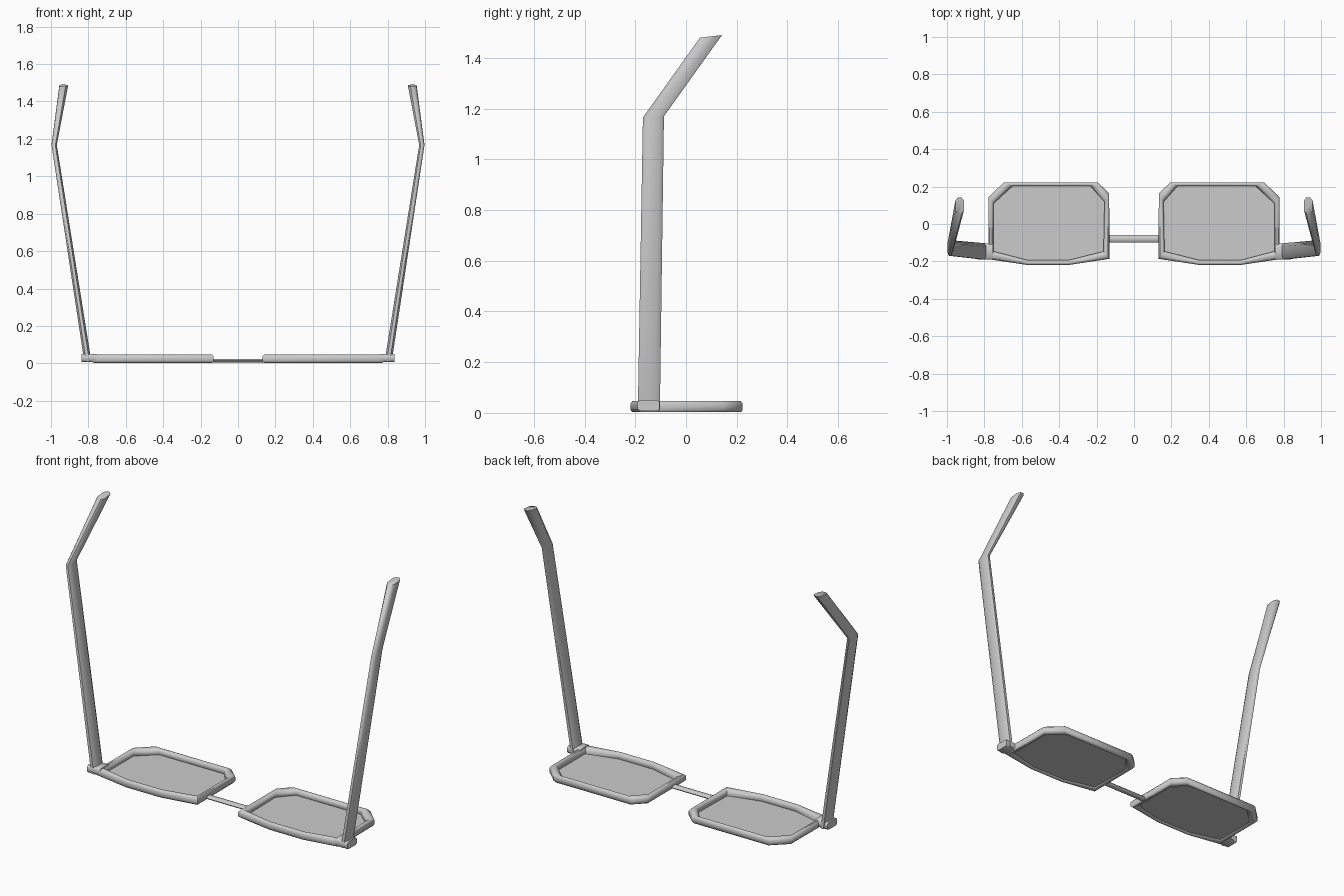
import bpy, bmesh, math

if "Cube" in bpy.data.objects:
    bpy.data.objects.remove(bpy.data.objects["Cube"])


def make(name, verts, faces, angle=40):
    """Mesh object mirrored across x with smooth-by-angle shading."""
    me = bpy.data.meshes.new(name)
    me.from_pydata(verts, [], faces)
    bm = bmesh.new()
    bm.from_mesh(me)
    bmesh.ops.recalc_face_normals(bm, faces=bm.faces)
    bm.to_mesh(me)
    bm.free()
    ob = bpy.data.objects.new(name, me)
    bpy.context.collection.objects.link(ob)
    bpy.ops.object.select_all(action='DESELECT')
    ob.select_set(True)
    bpy.context.view_layer.objects.active = ob
    bpy.ops.object.shade_smooth_by_angle(angle=math.radians(angle))
    return ob


def mirror(ob):
    ob.modifiers.new("mirror", 'MIRROR').use_mirror_merge = False
    return ob


def loft(rings, closed=False):
    """Skin a list of equal-size rings; capped unless closed."""
    n, m = len(rings[0]), len(rings)
    verts = [p for r in rings for p in r]
    faces = []
    for i in range(m if closed else m - 1):
        a, b = i * n, ((i + 1) % m) * n
        faces += [(a + k, a + (k + 1) % n, b + (k + 1) % n, b + k) for k in range(n)]
    if not closed:
        faces += [tuple(range(n))[::-1], tuple(range((m - 1) * n, m * n))]
    return verts, faces


# Rim outlines: eight corners each, outer edge and inner edge
outer = [(.78, -.188), (.777, .145), (.695, .223), (.195, .223),
         (.133, .165), (.13, -.186), (.35, -.219), (.57, -.219)]
inner = [(.75, -.146), (.75, .11), (.65, .202), (.232, .202),
         (.158, .118), (.163, -.146), (.35, -.193), (.57, -.193)]

# Rim cross-section: (0 = outer, 1 = inner, height)
section = [(0, .012), (0, .036), (.25, .046), (.65, .046),
           (1, .034), (1, .012), (.7, .003), (.25, .003)]
rings = [[(o[0] + (i[0] - o[0]) * t, o[1] + (i[1] - o[1]) * t, z) for t, z in section]
         for o, i in zip(outer, inner)]
mirror(make("rim", *loft(rings, closed=True), angle=50))

# Lens: thin sheet within the rim
lens = [[(x, y, z) for x, y in inner] for z in (.009, .013)]
mirror(make("lens", *loft(lens)))

# Bridge: slim round bar
bar = [[(x, -.08 + .02 * math.cos(a), .014 + .01 * math.sin(a))
        for a in (math.tau * k / 8 for k in range(8))] for x in (-.14, .14)]
make("bridge", *loft(bar), angle=60)


def temple_ring(x, hx, front, back):
    """Flattened oval spanning two (y, z) edge points."""
    pts = []
    for c, s in ((-1, -.45), (-1, .45), (-.6, 1), (.6, 1),
                 (1, .45), (1, -.45), (.6, -1), (-.6, -1)):
        t = (c + 1) / 2
        pts.append((x + hx * s, front[0] + (back[0] - front[0]) * t,
                    front[1] + (back[1] - front[1]) * t))
    return pts


# Temple arms with bent ear tips
arm = [temple_ring(.803, .019, (-.19, .01), (-.103, .01)),
       temple_ring(.983, .014, (-.17, 1.165), (-.087, 1.17)),
       temple_ring(.932, .023, (.055, 1.48), (.142, 1.49))]
mirror(make("temple_arm", *loft(arm), angle=50))

# Hinge blocks joining rim and arm
block = [[(x, -.148 + c * .043, .029 + s * .021)
          for c, s in ((-1, -.6), (-.8, -1), (.8, -1), (1, -.6),
                       (1, .6), (.8, 1), (-.8, 1), (-1, .6))]
         for x in (.755, .838)]
mirror(make("hinge", *loft(block), angle=50))
